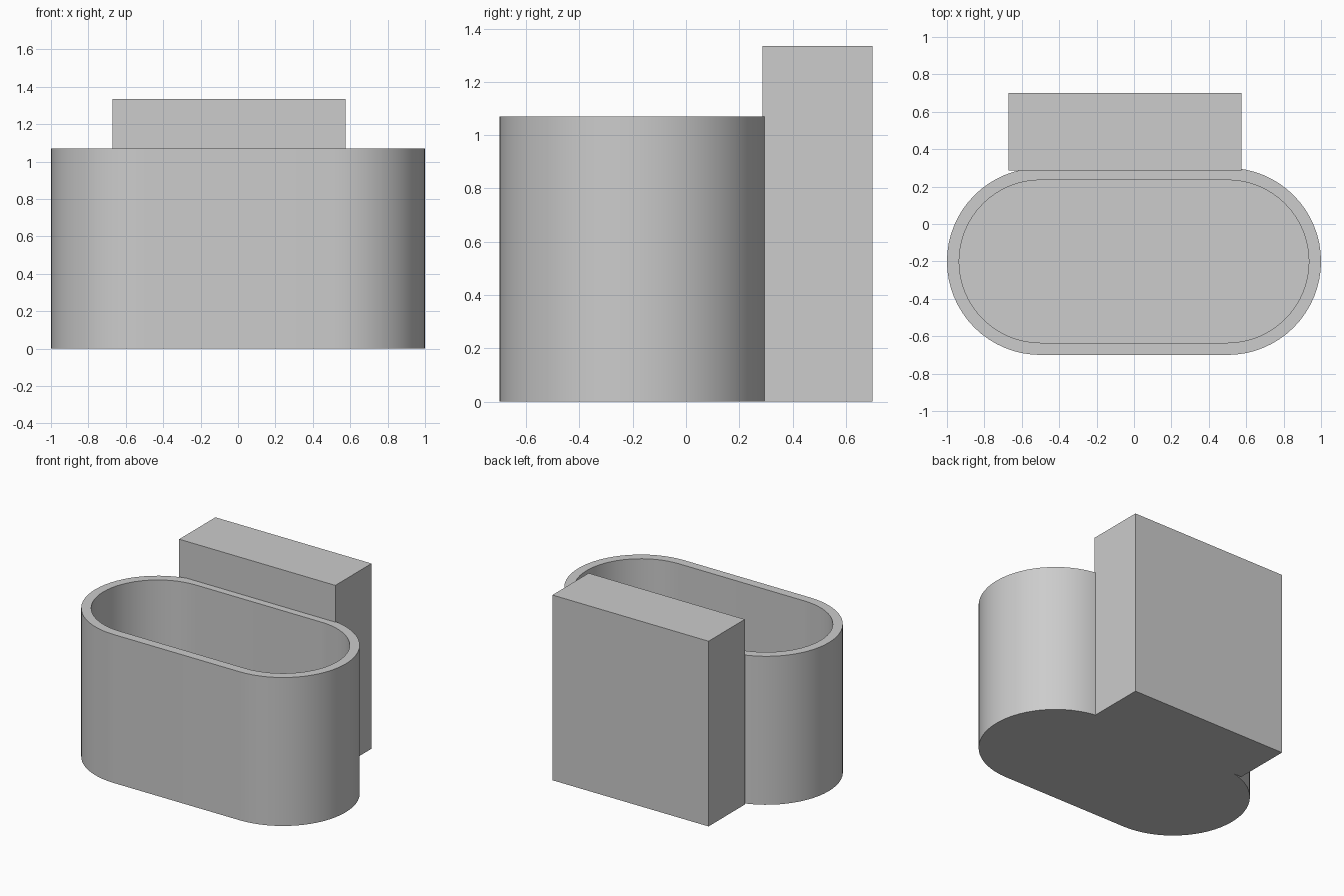
import bpy
import bmesh
import math

if "Cube" in bpy.data.objects:
    bpy.data.objects.remove(bpy.data.objects["Cube"])

grey = bpy.data.materials.new("light grey")
grey.diffuse_color = (0.604, 0.604, 0.604, 1)
grey.use_nodes = True
grey.node_tree.nodes["Principled BSDF"].inputs["Base Color"].default_value = grey.diffuse_color

CENTRE_Y, HALF_STRAIGHT = -0.20, 0.50
SEGMENTS = 32


def finish(bm, name):
    bmesh.ops.recalc_face_normals(bm, faces=bm.faces)
    mesh = bpy.data.meshes.new(name)
    bm.to_mesh(mesh)
    bm.free()
    mesh.materials.append(grey)
    obj = bpy.data.objects.new(name, mesh)
    bpy.context.collection.objects.link(obj)
    return obj


def stadium_ring(bm, radius, z):
    """Rounded-end outline: two half circles joined by straight sides."""
    ring = []
    for side, start in ((1, -math.pi / 2), (-1, math.pi / 2)):
        for i in range(SEGMENTS + 1):
            a = start + math.pi * i / SEGMENTS
            ring.append(bm.verts.new((side * HALF_STRAIGHT + radius * math.cos(a),
                                      CENTRE_Y + radius * math.sin(a), z)))
    return ring


# Open cup: underside, outer wall, rim, inner wall, floor
bm = bmesh.new()
rings = [stadium_ring(bm, r, z) for r, z in
         ((0.50, 0), (0.50, 1.07), (0.435, 1.07), (0.435, 0.065))]
for a, b in zip(rings, rings[1:]):
    for i in range(len(a)):
        j = (i + 1) % len(a)
        bm.faces.new((a[i], a[j], b[j], b[i]))
bm.faces.new(rings[0])
bm.faces.new(rings[-1])
cup = finish(bm, "oval_cup")
bpy.context.view_layer.objects.active = cup
cup.select_set(True)
bpy.ops.object.shade_smooth_by_angle(angle=math.radians(30))

# Upright block set into the back wall, slightly off centre
x0, x1, y0, y1, top = -0.67, 0.575, 0.287, 0.70, 1.335
bm = bmesh.new()
bmesh.ops.create_cube(bm, size=1)
for v in bm.verts:
    v.co = (x1 if v.co.x > 0 else x0, y1 if v.co.y > 0 else y0, top if v.co.z > 0 else 0)
finish(bm, "back_block")
